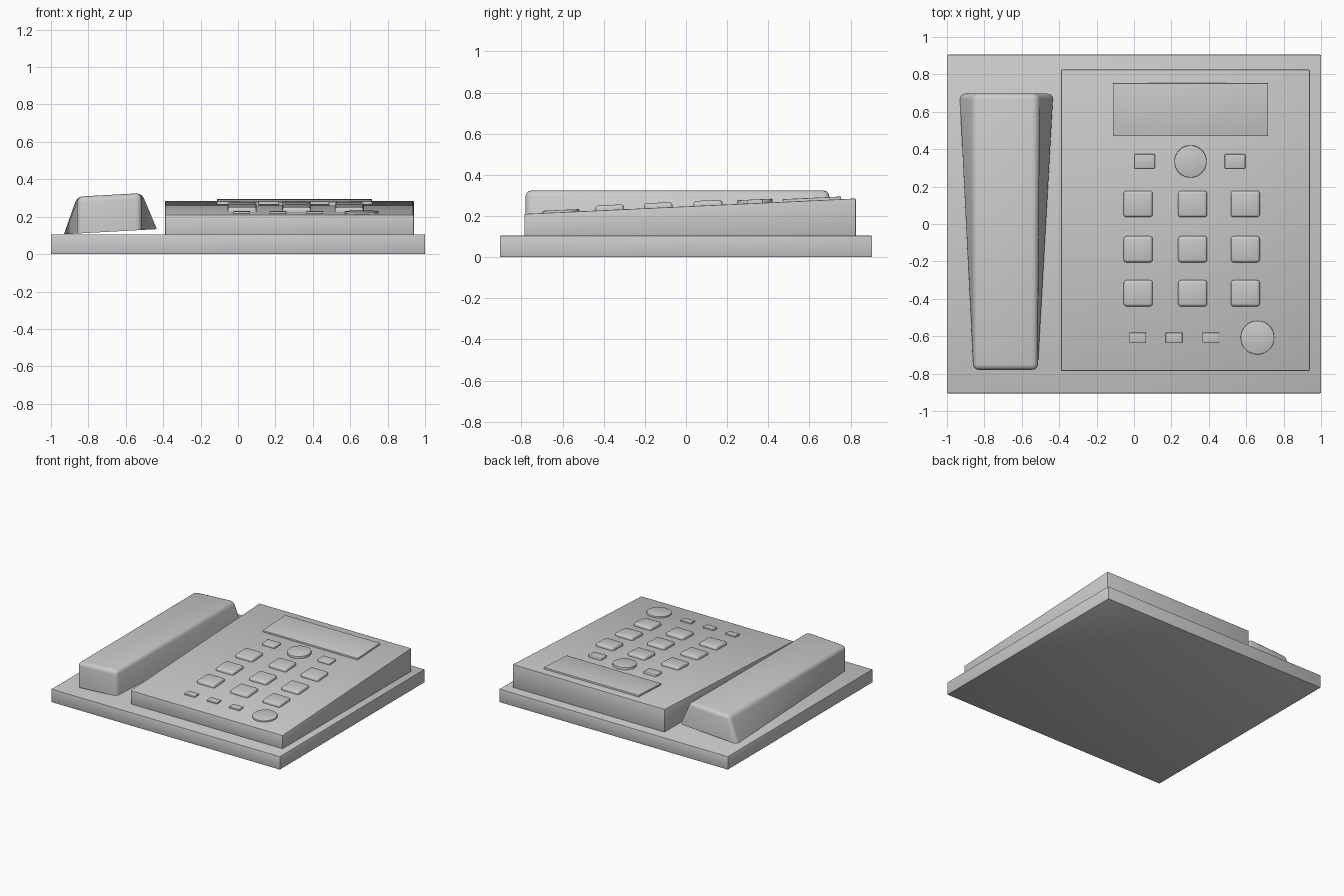
import bpy, bmesh, math
from mathutils import Vector

if "Cube" in bpy.data.objects:
    bpy.data.objects.remove(bpy.data.objects["Cube"])

FRONT_Y, FRONT_Z, SLOPE = -0.785, 0.21, 0.0466
TILT = math.atan(SLOPE)


def finish(name, bm, bevel=0.0, segments=2, angle=40, edges=None):
    """Bevel the chosen edges (all sharp ones by default) and make an object."""
    bmesh.ops.recalc_face_normals(bm, faces=bm.faces)
    if bevel:
        if edges is None:
            edges = [e for e in bm.edges if e.calc_face_angle(0) > 0.7]
        bmesh.ops.bevel(bm, geom=edges, offset=bevel, segments=segments,
                        profile=0.5, affect='EDGES', clamp_overlap=True)
    me = bpy.data.meshes.new(name)
    bm.to_mesh(me)
    bm.free()
    ob = bpy.data.objects.new(name, me)
    bpy.context.collection.objects.link(ob)
    bpy.ops.object.select_all(action='DESELECT')
    ob.select_set(True)
    bpy.context.view_layer.objects.active = ob
    bpy.ops.object.shade_smooth_by_angle(angle=math.radians(angle))
    return ob


def hexahedron(corners):
    """Closed block from 4 bottom and 4 top corners."""
    bm = bmesh.new()
    v = [bm.verts.new(c) for c in corners]
    for f in ((3, 2, 1, 0), (4, 5, 6, 7), (0, 1, 5, 4),
              (1, 2, 6, 5), (2, 3, 7, 6), (3, 0, 4, 7)):
        bm.faces.new([v[i] for i in f])
    return bm


def rect(x0, x1, y0, y1, z0, z1):
    """Four corners, z0 at the front edge and z1 at the back edge."""
    return [(x0, y0, z0), (x1, y0, z0), (x1, y1, z1), (x0, y1, z1)]


def on_slope(ob, x, y):
    """Place a part on the sloping top of the body."""
    ob.location = (x, y, FRONT_Z + SLOPE * (y - FRONT_Y))
    ob.rotation_euler.x = TILT


def key(name, x, y, w, d, h, bevel):
    a, b = w / 2, d / 2
    bm = hexahedron(rect(-a, a, -b, b, -0.02, -0.02) + rect(-a, a, -b, b, h, h))
    on_slope(finish(name, bm, bevel, 3), x, y)


def dial(name, x, y, r, h):
    bm = bmesh.new()
    bmesh.ops.create_cone(bm, cap_ends=True, segments=48, radius1=r, radius2=r, depth=h + 0.02)
    bmesh.ops.translate(bm, verts=bm.verts, vec=Vector((0, 0, (h - 0.02) / 2)))
    on_slope(finish(name, bm, 0.003), x, y)


# Base plate
finish("base", hexahedron(rect(-1, 1, -0.905, 0.905, 0, 0)
                          + rect(-1, 1, -0.905, 0.905, 0.105, 0.105)), 0.005)

# Wedge-shaped body
finish("body", hexahedron(rect(-0.39, 0.94, -0.785, 0.825, 0.1, 0.1)
                          + rect(-0.39, 0.94, -0.785, 0.825, FRONT_Z, 0.285)), 0.004)

# Display panel
key("display", 0.302, 0.612, 0.83, 0.285, 0.013, 0.004)

# Number keys
for r, y in enumerate((0.107, -0.135, -0.37)):
    for c, x in enumerate((0.022, 0.314, 0.595)):
        key(f"number_key_{r}_{c}", x, y, 0.155, 0.14, 0.024, 0.015)

# Navigation row
for i, x in enumerate((0.057, 0.54)):
    key(f"navigation_key_{i}", x, 0.335, 0.11, 0.077, 0.018, 0.006)
dial("navigation_button", 0.302, 0.335, 0.086, 0.018)

# Bottom row
for i, x in enumerate((0.02, 0.214, 0.41)):
    key(f"function_key_{i}", x, -0.607, 0.09, 0.054, 0.011, 0.004)
dial("speaker_button", 0.66, -0.607, 0.09, 0.011)

# Handset: straight at the front, flared at the foot of the back, leaning slightly
bm = hexahedron([(-0.86, -0.78, 0.12), (-0.515, -0.78, 0.12),
                 (-0.432, 0.697, 0.12), (-0.932, 0.697, 0.12),
                 (-0.86, -0.78, 0.317), (-0.515, -0.78, 0.317),
                 (-0.515, 0.697, 0.317), (-0.86, 0.697, 0.317)])
for v in bm.verts:
    v.co.z += 0.055 * (v.co.x + 0.68)
upper = [e for e in bm.edges if max(v.co.z for v in e.verts) > 0.25]
finish("handset", bm, 0.03, 3, 60, upper)
